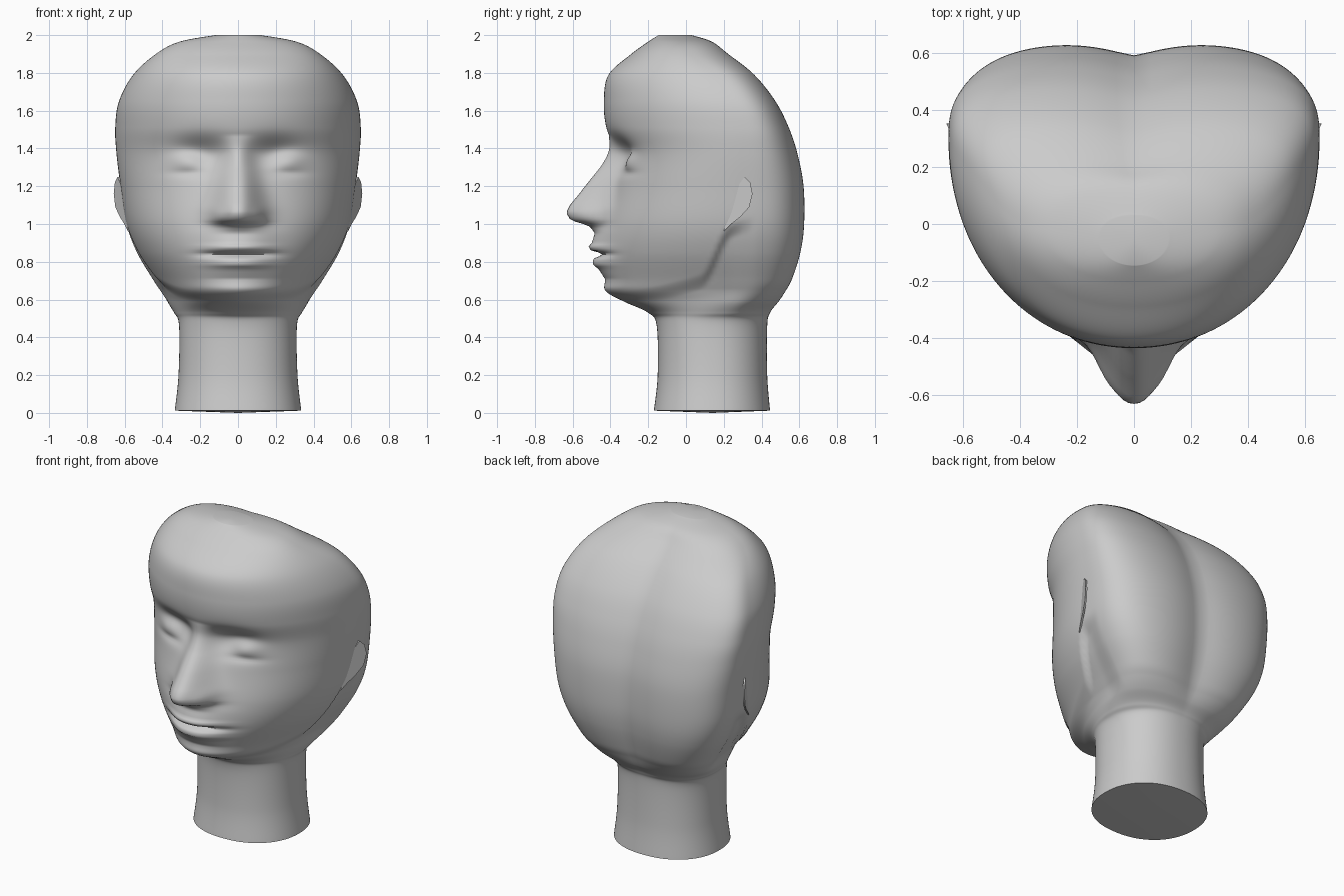
import bpy, bmesh, math

if "Cube" in bpy.data.objects:
    bpy.data.objects.remove(bpy.data.objects["Cube"])

# Cross-sections: z, front y, back y, half width, y of widest point, front roundness, back groove
ROWS = [
    (.012, -.17, .445, .335, .14, 2.2, 0), (.2, -.15, .43, .315, .14, 2.2, 0),
    (.46, -.155, .43, .312, .14, 2.2, 0), (.53, -.2, .45, .338, .18, 2.0, .005),
    (.59, -.33, .505, .38, .25, 1.8, .02), (.645, -.425, .545, .415, .28, 1.85, .035),
    (.71, -.43, .58, .455, .3, 1.95, .045), (.85, -.445, .622, .537, .3, 2.05, .05),
    (1.0, -.43, .64, .592, .3, 2.1, .05), (1.2, -.385, .636, .622, .3, 2.1, .05),
    (1.37, -.375, .603, .643, .3, 2.05, .05), (1.51, -.422, .556, .65, .29, 2.05, .05),
    (1.65, -.435, .485, .63, .24, 2.05, .05), (1.79, -.41, .375, .555, .15, 2.05, .05),
    (1.9, -.29, .24, .435, .02, 2.1, .035), (1.965, -.2, .15, .31, -.02, 2.1, .015),
    (2.0, -.145, .03, .12, -.05, 2.0, 0)]
# Height of the nose ridge and lips above the face, by z
NOSE = [(.95, 0), (.985, .06), (1.02, .185), (1.06, .217), (1.1, .208), (1.2, .15),
        (1.3, .085), (1.4, .032), (1.47, 0)]
MOUTH = [(.71, 0), (.76, .025), (.785, .052), (.815, .05), (.835, .0), (.845, 0),
         (.86, .058), (.88, .072), (.9, .055), (.95, .045), (1.0, 0)]
STEPS, COLS = 14, 240


def table(points, z):
    if z <= points[0][0] or z >= points[-1][0]:
        return 0.0
    for (a, u), (b, v) in zip(points, points[1:]):
        if a <= z <= b:
            return u + (v - u) * (z - a) / (b - a)


def spline(a, b, c, d, t):
    return .5 * (2*b + (c - a)*t + (2*a - 5*b + 4*c - d)*t*t + (3*b - a - 3*c + d)*t**3)


def smooth(t):
    t = min(1, max(0, t))
    return t * t * (3 - 2 * t)


def bump(x, z, cx, cz, sx, sz):
    return math.exp(-((abs(x) - cx) / sx) ** 2 - ((z - cz) / sz) ** 2)


def face_relief(x, z):
    """Forward displacement for nose, lips and eyes."""
    k = min(1, max(0, (1.38 - z) / .3))
    d = table(NOSE, z) * math.exp(-(abs(x) / (.07 + .055 * k)) ** 2.3)
    d += table(MOUTH, z) * math.exp(-(abs(x) / .17) ** 2.5)
    d += .018 * bump(x, z, .105, 1.045, .035, .04)      # nostril wings
    d -= .065 * bump(x, z, .2, 1.365, .14, .085)        # eye sockets
    d += .04 * bump(x, z, .26, 1.335, .09, .05)         # eyes
    d -= .01 * bump(x, z, .26, 1.27, .1, .02)           # lower lids
    return d


def jaw_recess(y, z):
    """Inward step under the jaw line and behind the jaw, fading into the neck."""
    jaw = .64 + .11 * max(0, (y + .43) / .55) ** 1.6 + .22 * smooth((y - .08) / .16)
    return .055 * smooth((jaw - z) / .09) * smooth((z - .54) / .12) * smooth((.38 - y) / .15)


def section(row):
    z, front, back, w, mid, p, groove = row
    pb = 2.2 + max(0, groove) * 18
    pts = []
    for i in range(COLS):
        a = 2 * math.pi * i / COLS
        s, c = math.sin(a), math.cos(a)
        e = 2 / (p if c > 0 else pb)
        x = w * math.copysign(abs(s) ** e, s)
        y = mid + ((front if c > 0 else back) - mid) * abs(c) ** e
        x *= 1 - jaw_recess(y, z)
        if c > 0:
            y -= face_relief(x, z)
        else:
            y -= groove * math.exp(-(abs(x) / .15) ** 1.3) * min(1, abs(c) * 1.5)
        pts.append((x, y, z))
    return pts


def finish(name, bm, angle):
    bmesh.ops.recalc_face_normals(bm, faces=bm.faces[:])
    me = bpy.data.meshes.new(name)
    bm.to_mesh(me)
    bm.free()
    ob = bpy.data.objects.new(name, me)
    bpy.context.collection.objects.link(ob)
    bpy.ops.object.select_all(action='DESELECT')
    ob.select_set(True)
    bpy.context.view_layer.objects.active = ob
    bpy.ops.object.shade_smooth_by_angle(angle=math.radians(angle))


# Head and neck: loft through splined cross-sections
bm = bmesh.new()
padded = [ROWS[0]] + ROWS + [ROWS[-1]]
rings = []
for i in range(len(ROWS) - 1):
    for s in range(STEPS):
        rings.append([spline(*q, s / STEPS) for q in zip(*padded[i:i + 4])])
rings.append(ROWS[-1])
loops = [[bm.verts.new(co) for co in section(r)] for r in rings]
for lo, hi in zip(loops, loops[1:]):
    for j in range(COLS):
        k = (j + 1) % COLS
        bm.faces.new((lo[j], lo[k], hi[k], hi[j]))
# Close the crown and the neck base
for loop, co in ((loops[0], (0, .14, 0)), (loops[-1], (0, -.055, 2.0))):
    tip = bm.verts.new(co)
    for j in range(COLS):
        bm.faces.new((loop[j], loop[(j + 1) % COLS], tip))
finish("head", bm, 75)

# Ears: thin flaps flaring outwards towards the back
EAR = [(.2, .96), (.23, 1.08), (.26, 1.18), (.31, 1.25), (.34, 1.22), (.352, 1.16),
       (.335, 1.09), (.29, 1.04), (.24, 1.0)]
for side, name in ((1, "ear_left"), (-1, "ear_right")):
    bm = bmesh.new()
    inner, outer = [[bm.verts.new((side * (.602 + .5 * (y - .24) + t), y, z)) for y, z in EAR]
                    for t in (-.012, 0)]
    bm.faces.new(inner)
    bm.faces.new(outer)
    for j in range(len(EAR)):
        k = (j + 1) % len(EAR)
        bm.faces.new((inner[j], inner[k], outer[k], outer[j]))
    finish(name, bm, 30)
